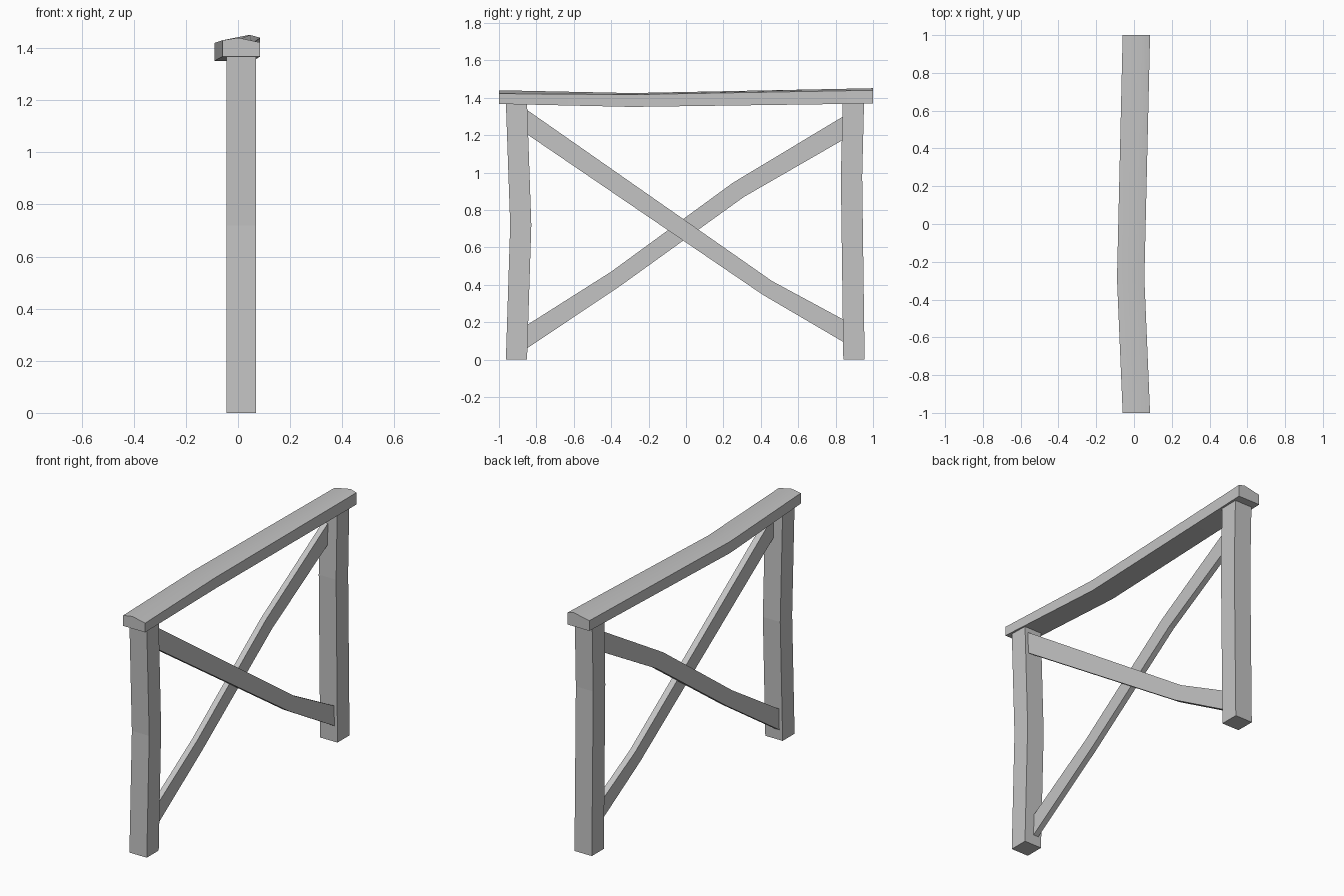
import bpy
import bmesh
import math

old = bpy.data.objects.get("Cube")
if old:
    bpy.data.objects.remove(old, do_unlink=True)

grey = bpy.data.materials.new("plain grey")
grey.use_nodes = True
colour = (0.55, 0.55, 0.55, 1)
grey.diffuse_color = colour
grey.node_tree.nodes["Principled BSDF"].inputs["Base Color"].default_value = colour


def loft(name, rings):
    """Skin a closed beam through matching cross-sections."""
    bm = bmesh.new()
    loops = [[bm.verts.new(p) for p in ring] for ring in rings]
    n = len(loops[0])
    for a, b in zip(loops, loops[1:]):
        for i in range(n):
            j = (i + 1) % n
            bm.faces.new((a[i], a[j], b[j], b[i]))
    bm.faces.new(loops[0])
    bm.faces.new(loops[-1])
    bmesh.ops.recalc_face_normals(bm, faces=bm.faces)
    mesh = bpy.data.meshes.new(name)
    bm.to_mesh(mesh)
    bm.free()
    mesh.materials.append(grey)
    obj = bpy.data.objects.new(name, mesh)
    bpy.context.collection.objects.link(obj)
    return obj


def plank(name, x0, x1, edges):
    """Beam of constant x thickness; edges pairs two (y, z) outline points."""
    loft(name, [[(x0, *p), (x1, *p), (x1, *q), (x0, *q)] for p, q in edges])


# Slightly warped upright posts
plank("front_post", -0.045, 0.07, [((y, z), (y + 0.113, z)) for y, z in
      ((-0.963, 0), (-0.94, 0.72), (-0.963, 1.375))])
plank("back_post", -0.045, 0.07, [((y, z), (y + 0.114, z)) for y, z in
      ((0.841, 0), (0.828, 0.98), (0.838, 1.375))])

# Crossed braces, lying side by side between the posts
plank("falling_brace", 0.013, 0.05, [
    ((-0.85, 1.335), (-0.85, 1.205)),
    ((0.46, 0.42), (0.41, 0.347)),
    ((0.84, 0.215), (0.84, 0.095))])
plank("rising_brace", -0.024, 0.01, [
    ((-0.85, 0.185), (-0.85, 0.06)),
    ((-0.40, 0.47), (-0.35, 0.395)),
    ((0.25, 0.945), (0.31, 0.87)),
    ((0.84, 1.30), (0.84, 1.175))])

# Bent top rail with a softly crowned upper face
# station: y, left x, bottom z, left top z, crest offset, crest z, right top z
stations = [
    (-1, -0.06, 1.367, 1.43, 0.06, 1.44, 1.422),
    (-0.29, -0.09, 1.351, 1.42, 0.08, 1.425, 1.417),
    (1, -0.06, 1.369, 1.43, 0.105, 1.451, 1.44)]
rail = loft("top_rail", [
    [(x, y, zb), (x + 0.145, y, zb), (x + 0.145, y, zr),
     (x + c, y, zc), (x, y, zl)]
    for y, x, zb, zl, c, zc, zr in stations])

# Smooth crown, crisp edges
bpy.ops.object.select_all(action="DESELECT")
rail.select_set(True)
bpy.context.view_layer.objects.active = rail
bpy.ops.object.shade_smooth_by_angle(angle=math.radians(30))
